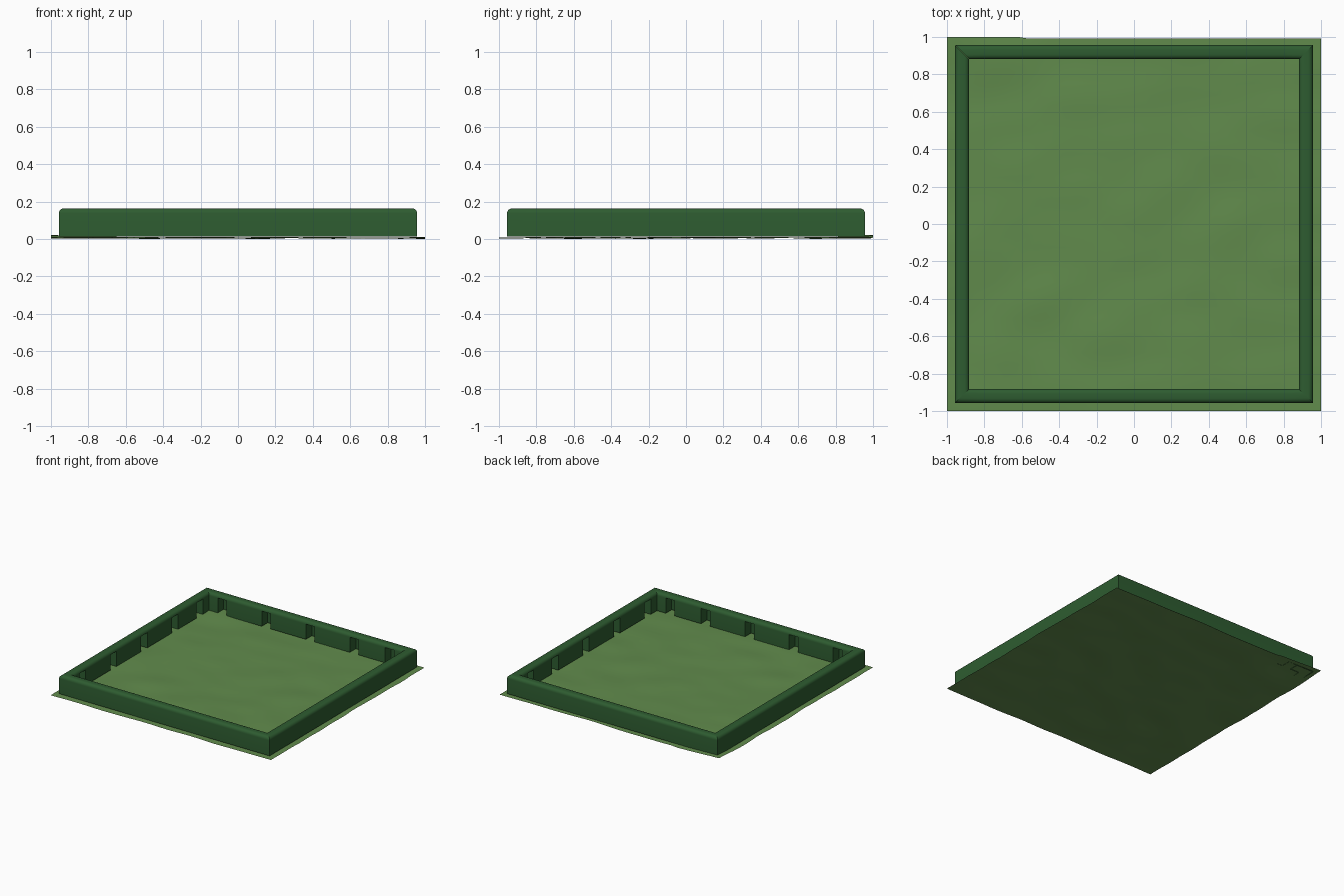
import bpy, bmesh, math
from mathutils import Matrix, Vector, noise

if "Cube" in bpy.data.objects:
    bpy.data.objects.remove(bpy.data.objects["Cube"])


def material(name, rgb):
    m = bpy.data.materials.new(name)
    m.diffuse_color = (*rgb, 1)
    m.use_nodes = True
    m.node_tree.nodes["Principled BSDF"].inputs["Base Color"].default_value = m.diffuse_color
    return m


def make_object(name, bm, mat):
    me = bpy.data.meshes.new(name)
    bm.to_mesh(me)
    bm.free()
    me.materials.append(mat)
    ob = bpy.data.objects.new(name, me)
    bpy.context.collection.objects.link(ob)
    bpy.ops.object.select_all(action='DESELECT')
    ob.select_set(True)
    bpy.context.view_layer.objects.active = ob
    bpy.ops.object.shade_smooth_by_angle(angle=math.radians(35))
    return ob


grass = material("grass", (0.12, 0.26, 0.073))
leaf = material("hedge_leaf", (0.027, 0.107, 0.03))

# Lawn: thin, gently uneven sheet
bm = bmesh.new()
bmesh.ops.create_grid(bm, x_segments=32, y_segments=32, size=1)
for v in bm.verts:
    x, y = v.co.x, v.co.y
    h = noise.noise(Vector((x * 3, y * 5, 4.2))) * 0.009
    lift = max(0, 1 - math.hypot(x + 1, y - 1) / 0.4)
    v.co.z = min(0.025, max(0, 0.010 + h + 0.013 * lift))
    if y > 0.99 and x > -0.6:
        v.co.y = 0.99
low = min(v.co.z for v in bm.verts)
for v in bm.verts:
    v.co.z -= low
make_object("lawn", bm, grass)

# Hedge cross-section: (distance out from inner face, height)
INNER, W, H, BASE, R = 0.88, 0.077, 0.163, 0.012, 0.026
profile = [(0, BASE)]
for i in range(6):
    a = math.pi / 2 * i / 5
    profile.append((R - R * math.cos(a), H - R + R * math.sin(a)))
profile += [(W - d, z) for d, z in reversed(profile)]
GAPS = [(-0.8, -0.72), (-0.4, -0.32), (0, 0.08), (0.4, 0.48), (0.72, 0.8)]


# One mitred hedge run with arched niches open towards the lawn
def hedge_run(name, turn, flip):
    gaps = sorted((-b, -a) for a, b in GAPS) if flip else GAPS
    rot = Matrix.Rotation(turn * math.pi / 2, 4, 'Z')
    stops = [None] + [t for g in gaps for t in g] + [None]
    bm = bmesh.new()
    rings = []
    for i, t in enumerate(stops):
        side = -1 if i == 0 else 1
        rings.append([bm.verts.new(rot @ Vector(
            (side * (INNER + d) if t is None else t, -INNER - d, z)))
            for d, z in profile])
    for i in range(len(rings) - 1):
        a, b = rings[i], rings[i + 1]
        niche = i % 2 == 1
        for j in range(len(profile) - 1):
            if not (niche and j == 0):
                bm.faces.new((a[j], a[j + 1], b[j + 1], b[j]))
        if niche:
            bm.faces.new(a)
            bm.faces.new(b[::-1])
    make_object(name, bm, leaf)


hedge_run("hedge_front", 0, False)
hedge_run("hedge_right", 1, False)
hedge_run("hedge_back", 2, True)
hedge_run("hedge_left", 3, True)
